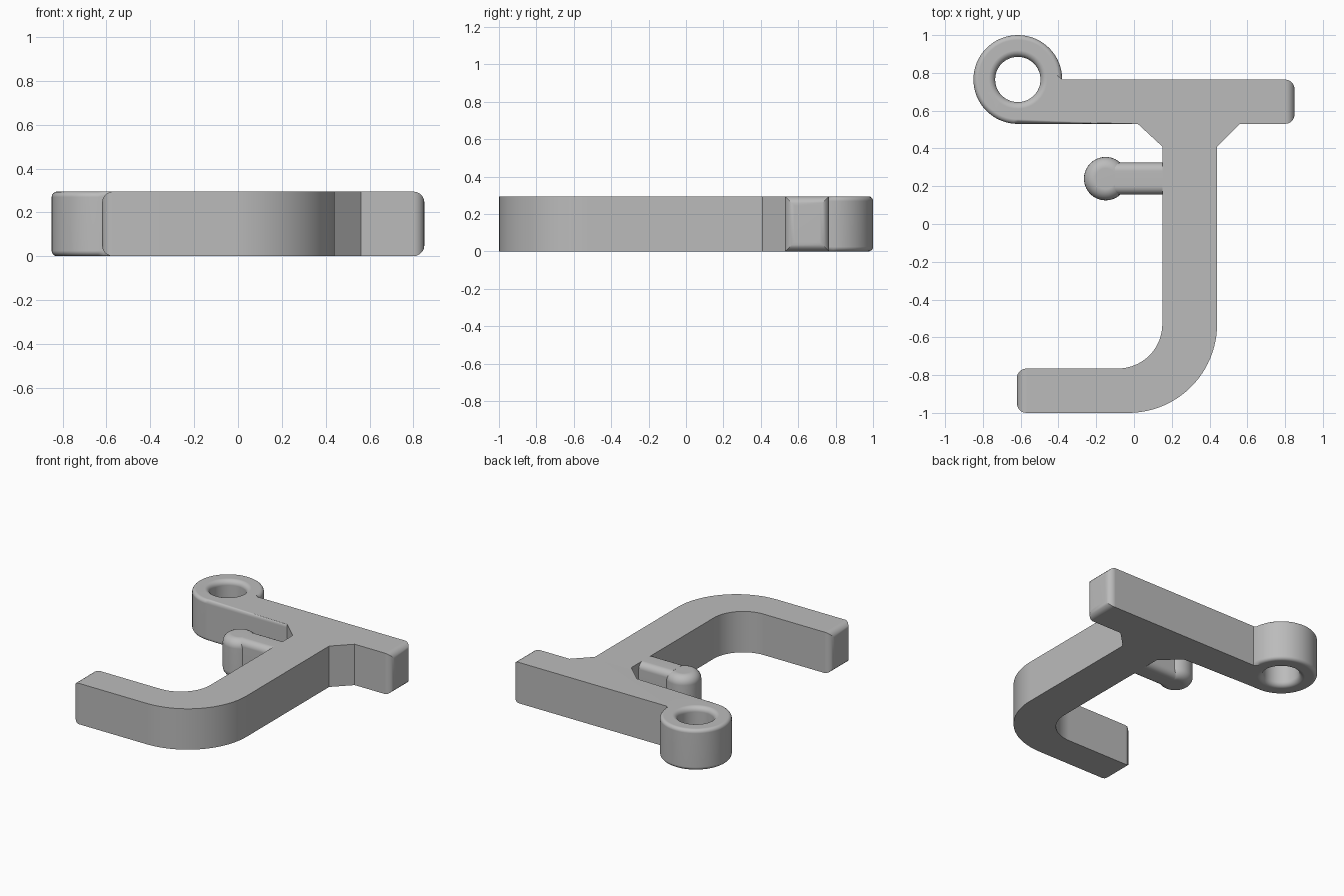
import bpy, bmesh, math
from mathutils import Vector, Matrix

if "Cube" in bpy.data.objects:
    bpy.data.objects.remove(bpy.data.objects["Cube"], do_unlink=True)

H = 0.295                       # thickness of the whole part
RING = Vector((-0.615, 0.765))  # eyelet centre
RING_R, HOLE_R = 0.235, 0.12

grey = bpy.data.materials.new("plain grey")
grey.use_nodes = True
colour = (0.5, 0.5, 0.5, 1)
grey.diffuse_color = colour
grey.node_tree.nodes["Principled BSDF"].inputs["Base Color"].default_value = colour


def arc(cx, cy, r, a0, a1, n):
    angles = [math.radians(a0 + (a1 - a0) * i / n) for i in range(n + 1)]
    return [(cx + r * math.cos(a), cy + r * math.sin(a)) for a in angles]


def add_object(name, bm):
    bmesh.ops.recalc_face_normals(bm, faces=bm.faces)
    mesh = bpy.data.meshes.new(name)
    bm.to_mesh(mesh)
    bm.free()
    obj = bpy.data.objects.new(name, mesh)
    obj.data.materials.append(grey)
    bpy.context.collection.objects.link(obj)
    return obj


def select_only(obj):
    bpy.ops.object.select_all(action='DESELECT')
    obj.select_set(True)
    bpy.context.view_layer.objects.active = obj


def finish(obj):
    select_only(obj)
    bpy.ops.object.shade_smooth_by_angle(angle=math.radians(35))
    mod = obj.modifiers.new("even shading", 'WEIGHTED_NORMAL')
    mod.keep_sharp = True


def round_edges(bm, edges, width, segments=5):
    bmesh.ops.bevel(bm, geom=list(edges), offset=width, segments=segments,
                    profile=0.5, affect='EDGES', clamp_overlap=True)


# Hook body: crossbar, eyelet, gussets, stem and curved foot in one outline
outline = [(0.85, 0.765)]
outline += arc(RING.x, RING.y, RING_R, 0, 270, 48)
outline += [(0.02, 0.53), (0.15, 0.41)]
outline += arc(-0.085, -0.53, 0.235, 0, -90, 16)
outline += [(-0.62, -0.765), (-0.62, -1.0)]
outline += arc(-0.03, -0.53, 0.47, -90, 0, 24)
outline += [(0.44, 0.41), (0.56, 0.53), (0.85, 0.53)]

bm = bmesh.new()
base = bm.faces.new([bm.verts.new((x, y, 0)) for x, y in outline])
top = bmesh.ops.extrude_face_region(bm, geom=[base])["geom"]
bmesh.ops.translate(bm, vec=(0, 0, H),
                    verts=[v for v in top if isinstance(v, bmesh.types.BMVert)])
bmesh.ops.recalc_face_normals(bm, faces=bm.faces)


def at_end(edge):
    xs = [v.co.x for v in edge.verts]
    bar_end = min(xs) > 0.84
    foot_end = all(abs(v.co.x + 0.62) < 0.002 and v.co.y < -0.7 for v in edge.verts)
    return bar_end or foot_end


def on_eyelet_rim(edge):
    a, b = (v.co for v in edge.verts)
    if abs(a.z - b.z) > 0.01:
        return False
    round_part = all(abs((p.xy - RING).length - RING_R) < 0.002 for p in (a, b))
    bar_front = all(abs(p.y - 0.53) < 0.002 and p.x < 0.03 for p in (a, b))
    return round_part or bar_front


round_edges(bm, [e for e in bm.edges if at_end(e)], 0.05)
round_edges(bm, [e for e in bm.edges if on_eyelet_rim(e)], 0.025, 4)
body = add_object("hook_body", bm)

# Eyelet hole with rounded lips, cut by a lathed plug
lip = 0.035
profile = [(0, -0.02), (HOLE_R + lip, -0.02)]
profile += [(HOLE_R + lip - lip * math.sin(t), lip - lip * math.cos(t))
            for t in (i * math.pi / 12 for i in range(7))]
profile += [(r, H - z) for r, z in reversed(profile)]
bm = bmesh.new()
verts = [bm.verts.new((r, 0, z)) for r, z in profile]
edges = [bm.edges.new(pair) for pair in zip(verts, verts[1:])]
bmesh.ops.spin(bm, geom=verts + edges, axis=(0, 0, 1), cent=(0, 0, 0),
               angle=math.tau, steps=48)
bmesh.ops.remove_doubles(bm, verts=bm.verts, dist=0.0005)
bmesh.ops.translate(bm, verts=bm.verts, vec=(RING.x, RING.y, 0))
plug = add_object("hole_cutter", bm)
plug.hide_render = True
cut = body.modifiers.new("eyelet hole", 'BOOLEAN')
cut.operation, cut.solver, cut.object = 'DIFFERENCE', 'EXACT', plug
select_only(body)
bpy.ops.object.modifier_apply(modifier=cut.name)
bpy.data.objects.remove(plug, do_unlink=True)
finish(body)

# Peg: bar with rounded long edges, reaching out of the stem
bm = bmesh.new()
bmesh.ops.create_cube(bm, size=1, matrix=Matrix.Translation((0.03, 0.24, H / 2))
                      @ Matrix.Diagonal((0.26, 0.17, H, 1)))
round_edges(bm, [e for e in bm.edges
                 if abs(e.verts[0].co.x - e.verts[1].co.x) > 0.1], 0.045)
finish(add_object("peg", bm))

# Knob: upright cylinder with well rounded ends
bm = bmesh.new()
bmesh.ops.create_cone(bm, cap_ends=True, segments=40, radius1=0.115, radius2=0.115,
                      depth=H, matrix=Matrix.Translation((-0.15, 0.24, H / 2)))
round_edges(bm, [e for e in bm.edges
                 if abs(e.verts[0].co.z - e.verts[1].co.z) < 0.01], 0.06, 6)
finish(add_object("peg_knob", bm))
